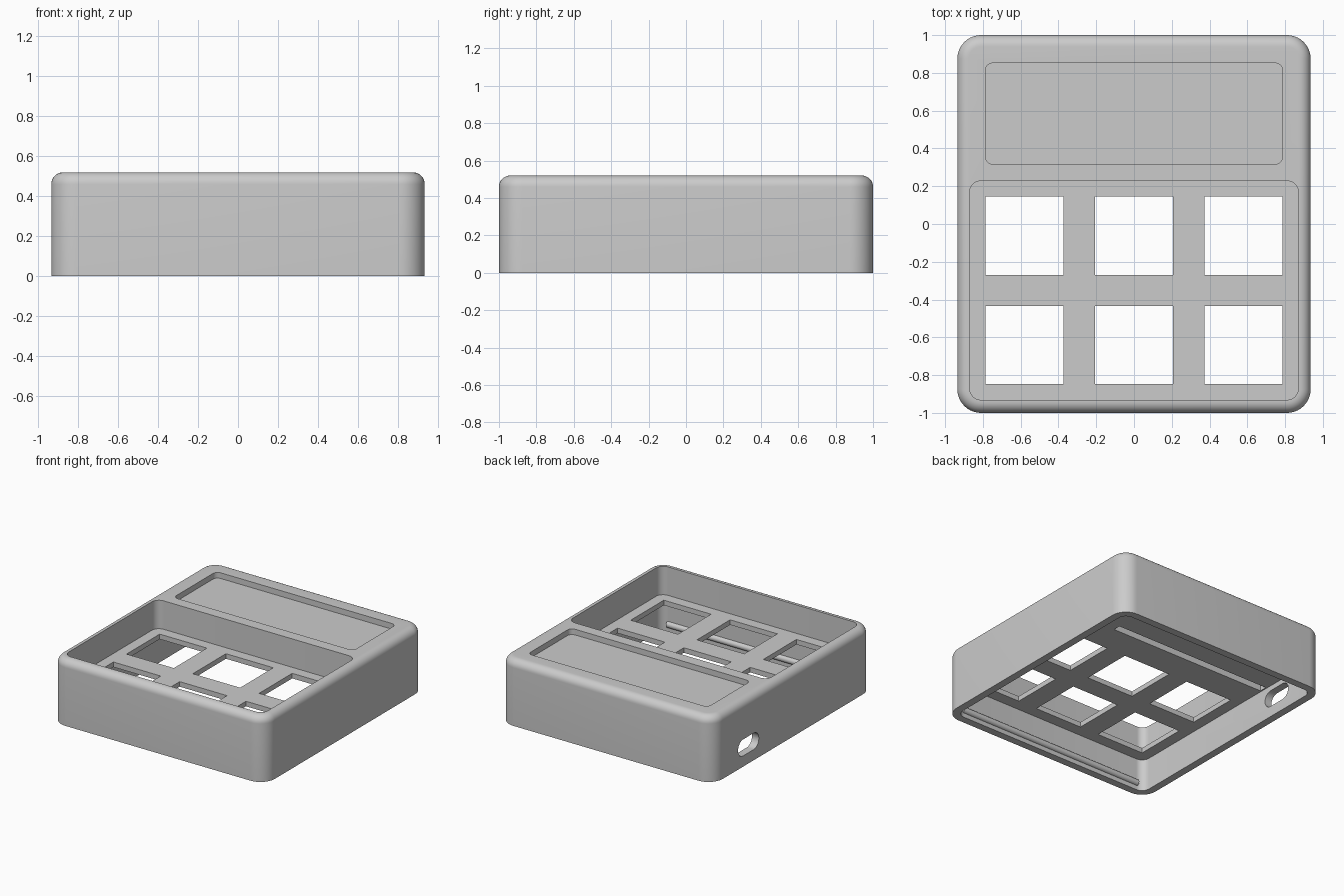
import bpy, bmesh, math
from mathutils import Matrix

cube = bpy.data.objects.get("Cube")
if cube:
    bpy.data.objects.remove(cube, do_unlink=True)

grey = bpy.data.materials.new("plain_grey")
grey.use_nodes = True
COLOR = (0.6, 0.6, 0.6, 1)
grey.diffuse_color = COLOR
grey.node_tree.nodes["Principled BSDF"].inputs["Base Color"].default_value = COLOR


def add_object(name, bm):
    bmesh.ops.recalc_face_normals(bm, faces=bm.faces)
    mesh = bpy.data.meshes.new(name)
    bm.to_mesh(mesh)
    bm.free()
    mesh.materials.append(grey)
    obj = bpy.data.objects.new(name, mesh)
    bpy.context.collection.objects.link(obj)
    return obj


def outline(x0, x1, y0, y1, r, steps=10):
    """Rounded rectangle, anticlockwise."""
    if r <= 0:
        return [(x1, y1), (x0, y1), (x0, y0), (x1, y0)]
    centres = [(x1 - r, y1 - r), (x0 + r, y1 - r), (x0 + r, y0 + r), (x1 - r, y0 + r)]
    pts = []
    for q, (cx, cy) in enumerate(centres):
        for i in range(steps + 1):
            a = math.pi / 2 * (q + i / steps)
            pts.append((cx + r * math.cos(a), cy + r * math.sin(a)))
    return pts


def block(name, x, y, z, r=0, fillet=0, steps=8):
    """Rounded block spanning the x, y and z ranges, with an optional top fillet."""
    levels = [(0, z[0])]
    if fillet:
        for i in range(steps + 1):
            a = math.pi / 2 * i / steps
            levels.append((fillet * (1 - math.cos(a)), z[1] - fillet + fillet * math.sin(a)))
    else:
        levels.append((0, z[1]))
    bm = bmesh.new()
    rings = []
    for inset, h in levels:
        pts = outline(x[0] + inset, x[1] - inset, y[0] + inset, y[1] - inset, r - inset if r else 0)
        rings.append([bm.verts.new((px, py, h)) for px, py in pts])
    for low, high in zip(rings, rings[1:]):
        for i in range(len(low)):
            j = (i + 1) % len(low)
            bm.faces.new((low[i], low[j], high[j], high[i]))
    bm.faces.new(rings[0][::-1])
    bm.faces.new(rings[-1])
    return add_object(name, bm)


def cut(target, cutter):
    cutter.hide_render = True
    mod = target.modifiers.new("cut", 'BOOLEAN')
    mod.operation = 'DIFFERENCE'
    mod.solver = 'EXACT'
    mod.object = cutter
    bpy.context.view_layer.objects.active = target
    bpy.ops.object.modifier_apply(modifier=mod.name)
    bpy.data.objects.remove(cutter, do_unlink=True)


# Outer shell
case = block("case", (-0.935, 0.935), (-1, 1), (0, 0.52), r=0.125, fillet=0.06)

# Hollow underside and the narrow slot in its ceiling
cut(case, block("cavity", (-0.875, 0.875), (-0.94, 0.94), (-0.1, 0.255), r=0.065))
cut(case, block("ceiling_slot", (-0.865, 0.51), (0.385, 0.445), (0.1, 0.31)))

# Key well, screen recess
cut(case, block("key_well", (-0.87, 0.87), (-0.931, 0.228), (0.295, 0.7), r=0.06))
cut(case, block("screen_recess", (-0.787, 0.787), (0.317, 0.852), (0.475, 0.7), r=0.04))

# Six square key openings
for cx in (-0.58, 0, 0.58):
    for cy in (-0.062, -0.64):
        cut(case, block("key_opening", (cx - 0.207, cx + 0.207), (cy - 0.207, cy + 0.207), (0.1, 0.4)))

# Rounded port through the side wall
port = block("port", (-0.065, 0.065), (-0.13, 0.13), (-0.1, 0.1), r=0.0649)
port.data.transform(Matrix.Translation((-0.92, 0.555, 0.15)) @ Matrix.Rotation(math.pi / 2, 4, 'Y'))
cut(case, port)

# Snap beads along the inner end walls
beads = []
for name, side in (("front_snap_bead", -1), ("back_snap_bead", 1)):
    bm = bmesh.new()
    bmesh.ops.create_cone(bm, cap_ends=True, segments=24, radius1=0.025, radius2=0.025, depth=1.64,
                          matrix=Matrix.Translation((0, 0.943 * side, 0.06)) @ Matrix.Rotation(math.pi / 2, 4, 'Y'))
    beads.append(add_object(name, bm))

# Smooth fillets, sharp edges
bpy.ops.object.select_all(action='DESELECT')
for obj in [case] + beads:
    obj.select_set(True)
bpy.context.view_layer.objects.active = case
bpy.ops.object.shade_smooth_by_angle(angle=math.radians(30))
